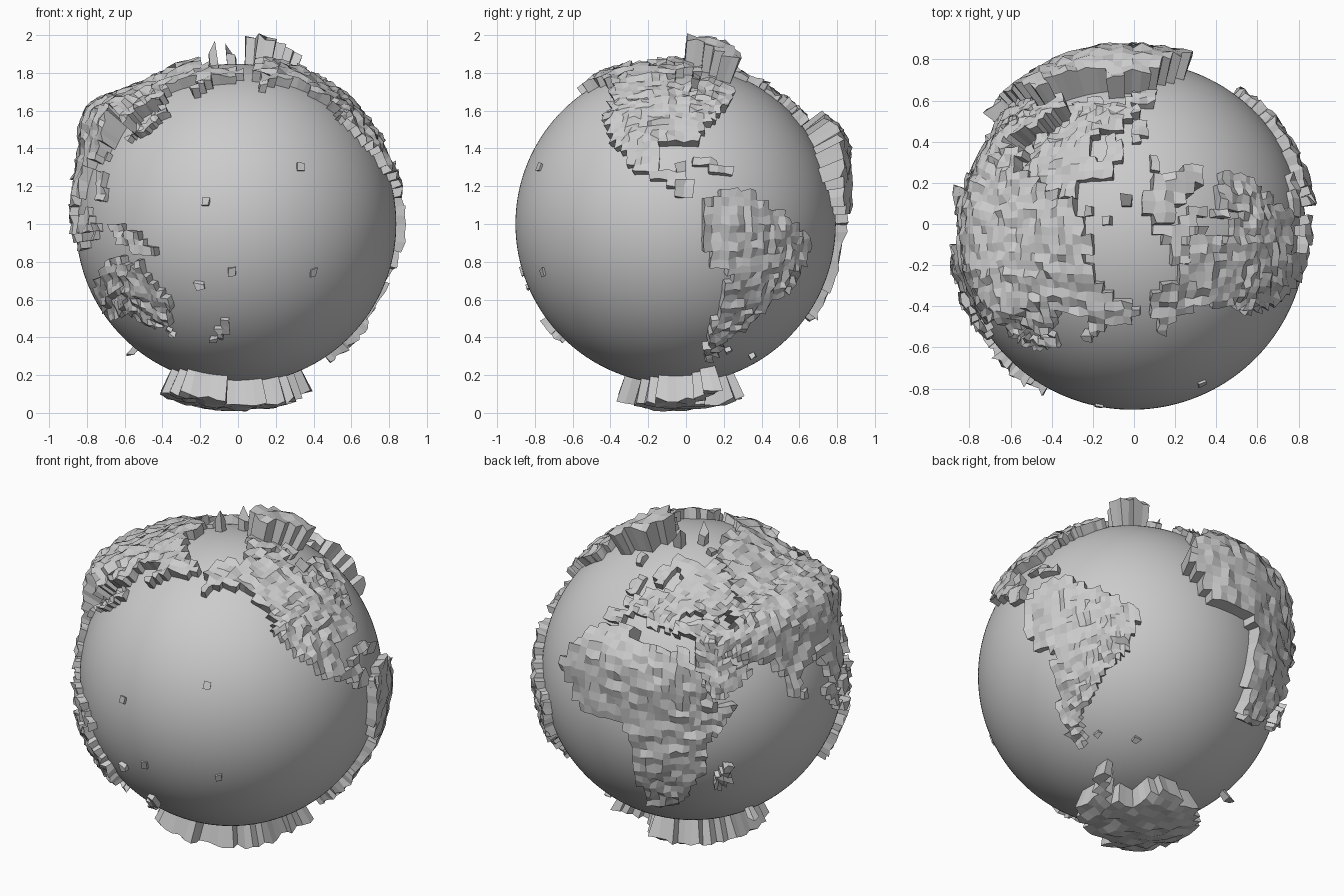
import bpy, random
from math import sin, cos, radians, degrees, atan2, asin, exp
from mathutils import Vector

if "Cube" in bpy.data.objects:
    bpy.data.objects.remove(bpy.data.objects["Cube"])

random.seed(4)
R = 0.848
CENTRE = Vector((-0.01, -0.055, 1.0))


# Sphere made from a gridded cube: shared unit points and outward-facing quads
def cube_sphere(n):
    index, points, quads = {}, [], []

    def vert(p):
        key = tuple(p)
        if key not in index:
            index[key] = len(points)
            points.append(Vector(p).normalized())
        return index[key]

    for axis in range(3):
        for side in (-n, n):
            for i in range(-n, n, 2):
                for j in range(-n, n, 2):
                    quad = []
                    for a, b in ((i, j), (i + 2, j), (i + 2, j + 2), (i, j + 2)):
                        p = [0, 0, 0]
                        p[axis], p[(axis + 1) % 3], p[(axis + 2) % 3] = side, a, b
                        quad.append(vert(p))
                    quads.append(quad if side > 0 else quad[::-1])
    return points, quads


def make(name, verts, faces, smooth=False):
    me = bpy.data.meshes.new(name)
    me.from_pydata(verts, [], faces)
    me.polygons.foreach_set("use_smooth", [smooth] * len(me.polygons))
    me.update()
    ob = bpy.data.objects.new(name, me)
    bpy.context.collection.objects.link(ob)
    return ob


def lonlat(v):
    return degrees(atan2(-v.x, v.y)), degrees(asin(max(-1, min(1, v.z))))


def direction(lon, lat):
    a, b = radians(lon), radians(lat)
    return Vector((-sin(a) * cos(b), cos(a) * cos(b), sin(b)))


def inside(x, y, poly):
    hit = False
    for (x1, y1), (x2, y2) in zip(poly, poly[1:] + poly[:1]):
        if (y1 > y) != (y2 > y) and x < x1 + (y - y1) * (x2 - x1) / (y2 - y1):
            hit = not hit
    return hit


points, quads = cube_sphere(36)
mids = [sum((points[i] for i in q), Vector()).normalized() for q in quads]
places = [lonlat(m) for m in mids]
free = set(range(len(quads)))


# Raise a set of grid cells into a rough block with stepped side walls
def raise_cells(name, cells, height, rough):
    verts, faces, top, low = [], [], {}, {}
    edges = set()
    for c in cells:
        q = quads[c]
        for i in q:
            if i not in top:
                d = points[i]
                h = max(0.012, height(*lonlat(d)) + random.uniform(-rough, rough))
                wobble = Vector([random.uniform(-0.009, 0.009) for _ in range(3)])
                wobble -= d * wobble.dot(d)
                top[i] = len(verts)
                verts.append(CENTRE + d * (R + h) + wobble)
                low[i] = len(verts)
                verts.append(CENTRE + d * (R - 0.015))
        faces.append([top[i] for i in q])
        edges.update(zip(q, q[1:] + q[:1]))
    for a, b in sorted(edges):
        if (b, a) not in edges:
            faces.append([top[b], top[a], low[a], low[b]])
    make(name, verts, faces)


def land(name, height, poly, rough=0.016):
    h = height if callable(height) else (lambda lon, lat: height)
    cells = [c for c in sorted(free) if inside(*places[c], poly)
             or inside(places[c][0] + 360, places[c][1], poly)]
    free.difference_update(cells)
    if cells:
        raise_cells(name, cells, h, rough)


def africa_height(lon, lat):
    return 0.07 + 0.095 * exp(-((lat - 27) / 14) ** 2)


def asia_height(lon, lat):
    ramp = 1 if lon < 0 else min(1, max(0.6, lon / 65))
    if lon < 0 or lon > 125:
        ramp *= 0.4
    return 0.05 + 0.105 * ramp * exp(-((lat - 38) / 11) ** 2)


# Ocean ball
ocean_points, ocean_quads = cube_sphere(56)
make("ocean", [CENTRE + p * R for p in ocean_points], ocean_quads, True)

# Main land masses, outlines in degrees east and north
land("north_america", 0.05, [
    (-168, 66), (-156, 71), (-128, 70), (-95, 72), (-82, 68), (-94, 60), (-82, 55),
    (-79, 52), (-76, 62), (-65, 59), (-56, 52), (-66, 44), (-75, 38), (-81, 31),
    (-80, 25), (-84, 30), (-97, 28), (-96, 19), (-91, 18), (-90, 21.5), (-87, 21),
    (-88, 16), (-83, 15), (-82, 10), (-77, 9.5), (-78, 7), (-85, 8.5), (-95, 15),
    (-106, 20), (-114, 30), (-110, 23), (-117, 32), (-124, 40), (-124, 48),
    (-135, 58), (-152, 60), (-165, 54), (-162, 60)])
land("south_america", 0.052, [
    (-78, 9), (-72, 12), (-62, 10), (-51, 4), (-35, -6), (-39, -15), (-41, -22),
    (-48, -26), (-57, -37), (-65, -42), (-68, -52), (-65, -55), (-75, -53),
    (-74, -40), (-70, -18), (-76, -14), (-81, -5), (-80, 2)])
land("africa", africa_height, [
    (-6, 36), (10, 37.5), (11, 33), (20, 31), (33, 31), (43, 12), (51, 12), (40, -3),
    (40, -15), (35, -20), (32, -28), (26, -34), (18, -35), (12, -17), (13, -6),
    (9, 4), (-8, 4.5), (-17, 14), (-17, 21), (-10, 30)])
land("europe", 0.045, [
    (-9, 37), (-9, 43), (-1, 44), (-4, 48), (8, 54), (20, 54), (24, 58), (29, 60),
    (22, 61), (24, 65), (17, 62), (15, 56), (6, 58), (5, 61), (14, 68), (25, 71),
    (41, 67), (33, 66), (38, 64), (44, 66), (60, 69), (60, 46), (50, 46), (47, 42),
    (41, 42), (37, 46), (30, 46), (28, 41), (23, 37), (20, 40), (14, 45), (18, 40),
    (16, 38), (9, 44), (3, 43), (-2, 37)])
land("asia", asia_height, [
    (60, 69), (70, 73), (80, 73), (104, 78), (113, 74), (140, 72), (160, 70),
    (190, 66), (178, 62), (164, 60), (162, 55), (156, 51), (155, 59), (142, 59),
    (136, 54), (140, 48), (131, 42), (129, 35), (126, 35), (124, 39), (118, 39),
    (122, 36), (122, 29), (116, 22), (108, 21), (109, 11), (105, 9), (101, 13),
    (104, 1), (98, 9), (94, 17), (88, 22), (80, 15), (77, 8), (73, 18), (67, 25),
    (57, 26), (49, 30), (51, 25), (60, 22), (45, 13), (42, 15), (35, 28), (36, 36),
    (27, 37), (27, 41), (41, 42), (50, 37), (54, 38), (53, 46), (60, 46)])
land("australia", 0.05, [
    (114, -22), (122, -18), (130, -12), (136, -12), (140, -17), (142, -11),
    (146, -19), (153, -27), (150, -37), (141, -38), (131, -32), (116, -35)])
land("antarctica", 0.137, [
    (-181, -77), (-150, -76), (-100, -72), (-75, -72), (-64, -63), (-56, -63),
    (-62, -74), (-35, -77), (-10, -70), (30, -69), (60, -66), (130, -66),
    (165, -70), (168, -77), (181, -77), (181, -91), (-181, -91)], 0.014)
land("greenland", 0.155, [
    (-72, 78), (-60, 82), (-30, 84), (-15, 81), (-22, 71), (-40, 65), (-44, 59.5),
    (-52, 65), (-55, 71), (-62, 76)])

# Larger islands
land("arctic_islands", 0.045, [
    (-120, 70), (-122, 76), (-92, 82), (-65, 83.5), (-78, 75), (-62, 67), (-72, 62.5),
    (-80, 70), (-95, 73)])
land("madagascar", 0.05, [(43, -24), (47, -26), (51, -15), (48, -13), (44, -17)])
land("britain", 0.03, [(-6, 49.5), (2, 51), (-2, 59), (-7, 58), (-10, 52)])
land("iceland", 0.03, [(-24, 63), (-14, 64), (-15, 67), (-23, 67)])
land("japan", 0.04, [(130, 31), (140, 34), (146, 43), (141, 45), (136, 37)])
land("new_zealand", 0.03, [(166, -46.5), (171, -42), (174, -34), (179, -38), (170, -47)])
land("borneo", 0.04, [(109, 1), (117, 7), (118, 1), (115, -4), (110, -3)])
land("sumatra", 0.045, [(94, 5.5), (98, 5), (107, -5), (115, -7), (115, -9), (104, -7)])
land("new_guinea", 0.045, [(130, 0), (141, -2), (151, -10), (143, -9), (138, -8)])
land("philippines", 0.035, [(119, 18), (123, 18), (127, 7), (122, 7)])
land("celebes", 0.035, [(119, 1), (124, 1), (122, -5), (119, -5)])
land("cuba", 0.035, [(-85, 23), (-75, 22), (-69, 19.5), (-70, 17.5), (-77, 19)])
land("polar_island", 0.03, [(51, 71), (57, 70), (69, 76), (66, 78), (55, 75)])
land("tasman_island", 0.03, [(144, -40), (149, -40), (147, -44)])


# Single-cell islands: spikes at high latitude, low bumps in the ocean
def dots(name, h, spots, rough):
    cells = set()
    for lon, lat in spots:
        d = direction(lon, lat)
        cells.add(max(range(len(quads)), key=lambda c: mids[c].dot(d)))
    raise_cells(name, sorted(cells & free), lambda lon, lat: h, rough)


dots("polar_spikes", 0.085, [(14, 79), (52, 80), (69, -49)], 0.05)
dots("islets", 0.025, [(81, 7), (-59, -52), (121, 24), (165, -21), (-36, -54)], 0.012)
dots("sea_bumps", 0.002, [(-156, 20), (178, -18), (-149, -17), (168, 8)], 0.004)
